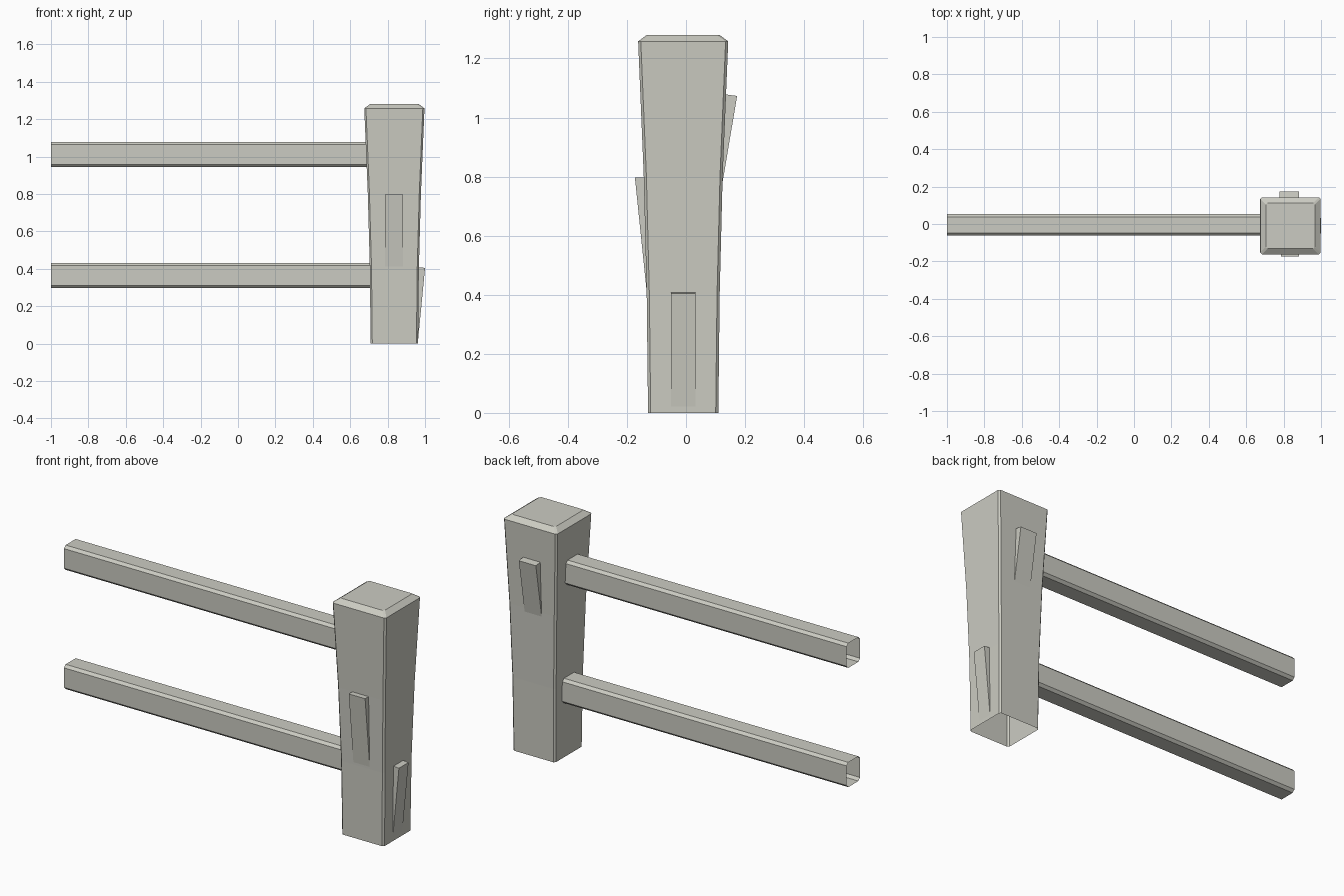
import bpy
import bmesh

cube = bpy.data.objects.get("Cube")
if cube:
    bpy.data.objects.remove(cube)

stone = bpy.data.materials.new("pale_stone")
stone.use_nodes = True
colour = (0.60, 0.60, 0.54, 1)
stone.diffuse_color = colour
stone.node_tree.nodes["Principled BSDF"].inputs["Base Color"].default_value = colour

POST_X, POST_Y = 0.836, -0.0095


def section(a, b, c):
    """Rectangle of half sizes a, b with corners cut by c, in order round."""
    return [(a, c - b), (a, b - c), (a - c, b), (c - a, b),
            (-a, b - c), (-a, c - b), (c - a, -b), (a - c, -b)]


def loft(name, rings, cap_start=False, cap_end=False):
    """Skin a list of point rings, with optional end caps."""
    bm = bmesh.new()
    loops = [[bm.verts.new(p) for p in ring] for ring in rings]
    n = len(rings[0])
    for low, high in zip(loops, loops[1:]):
        for i in range(n):
            j = (i + 1) % n
            bm.faces.new((low[i], low[j], high[j], high[i]))
    if cap_start:
        bm.faces.new(loops[0][::-1])
    if cap_end:
        bm.faces.new(loops[-1])
    bmesh.ops.recalc_face_normals(bm, faces=bm.faces)
    mesh = bpy.data.meshes.new(name)
    bm.to_mesh(mesh)
    bm.free()
    mesh.materials.append(stone)
    obj = bpy.data.objects.new(name, mesh)
    bpy.context.collection.objects.link(obj)
    return obj


# Flared post: hollow below, with a chamfered top
levels = [(0, 0.127, 0.119), (0.4, 0.131, 0.1235), (0.8, 0.142, 0.1335),
          (1.258, 0.161, 0.1525), (1.28, 0.131, 0.1225)]
loft("post", [[(POST_X + x, POST_Y + y, z) for x, y in section(a, b, 0.009)]
              for z, a, b in levels], cap_end=True)

# Two open-ended rails
for name, z in (("lower_rail", 0.365), ("upper_rail", 1.011)):
    loft(name, [[(x, y - 0.0045, z + h) for y, h in section(0.057, 0.067, 0.014)]
                for x in (-1, 0.72)])


# Tapering wedges, each a side profile of (distance outward, height)
def wedge(name, profile, half_width, place):
    loft(name, [[place(d, s, z) for d, z in profile]
                for s in (-half_width, half_width)], True, True)


wedge("front_wedge", [(0.173, 0.797), (0.13, 0.797), (0.12, 0.41), (0.131, 0.39)],
      0.049, lambda d, s, z: (0.834 + s, -d, z))
wedge("back_wedge", [(0.173, 1.073), (0.12, 1.08), (0.11, 0.8), (0.122, 0.77)],
      0.051, lambda d, s, z: (0.830 + s, d, z))
wedge("side_wedge", [(1.0, 0.405), (0.955, 0.408), (0.955, 0.03), (0.963, 0.02)],
      0.041, lambda d, s, z: (d, POST_Y + s, z))
